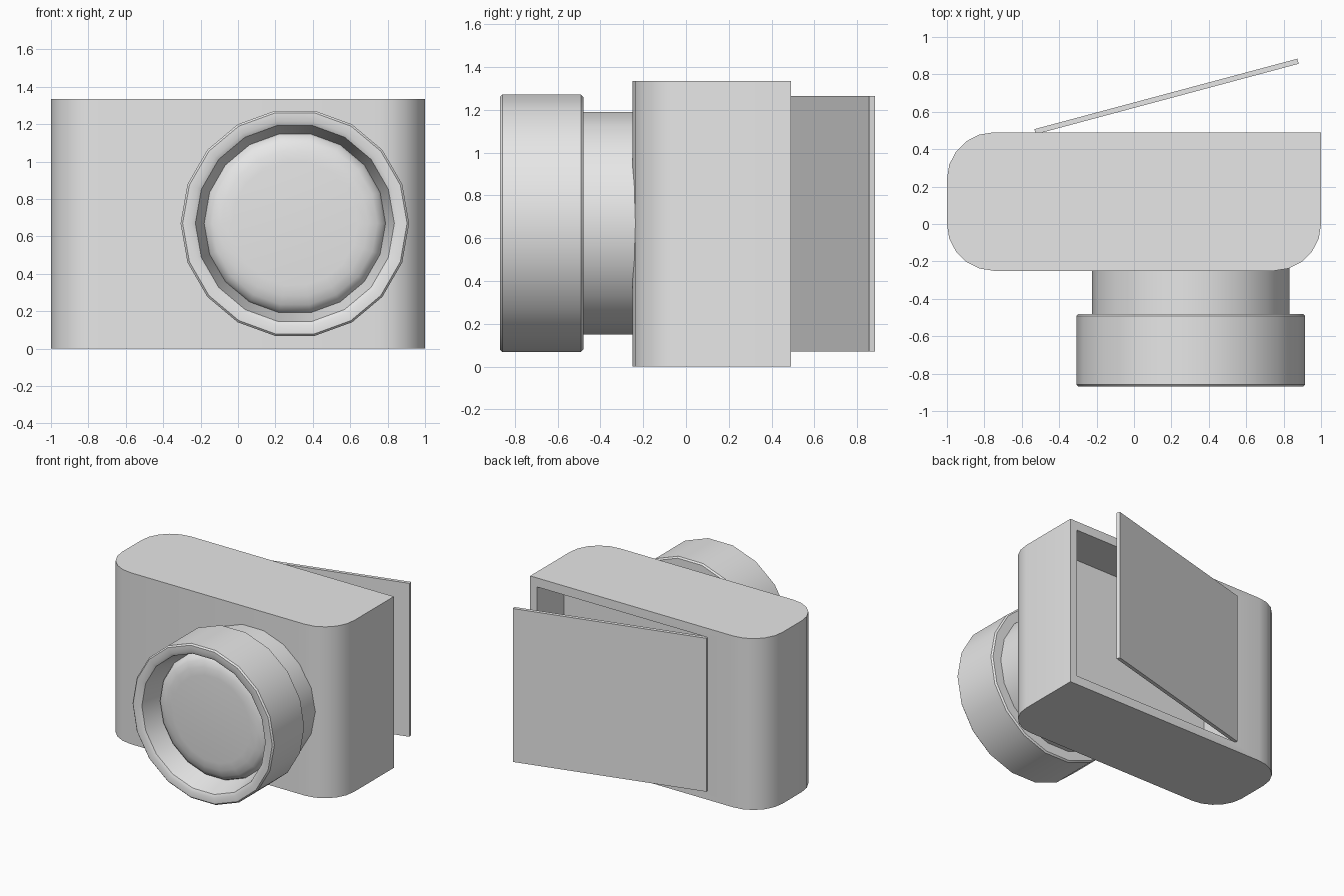
import bpy, bmesh, math
from mathutils import Matrix, Vector

old = bpy.data.objects.get("Cube")
if old:
    bpy.data.objects.remove(old, do_unlink=True)

grey = bpy.data.materials.new("light_grey")
grey.use_nodes = True
GREY = (0.8, 0.8, 0.8, 1.0)
grey.diffuse_color = GREY
grey.node_tree.nodes["Principled BSDF"].inputs["Base Color"].default_value = GREY


def finish(name, bm, smooth=False):
    """Turn a bmesh into a grey object."""
    bmesh.ops.recalc_face_normals(bm, faces=bm.faces)
    mesh = bpy.data.meshes.new(name)
    bm.to_mesh(mesh)
    bm.free()
    mesh.materials.append(grey)
    obj = bpy.data.objects.new(name, mesh)
    bpy.context.collection.objects.link(obj)
    if smooth:
        shade(obj)
    return obj


def shade(obj):
    bpy.ops.object.select_all(action="DESELECT")
    obj.select_set(True)
    bpy.context.view_layer.objects.active = obj
    bpy.ops.object.shade_smooth_by_angle(angle=math.radians(35))


def box(lo, hi):
    """Box between two opposite corners."""
    lo, hi = Vector(lo), Vector(hi)
    bm = bmesh.new()
    bmesh.ops.create_cube(bm, size=1)
    bmesh.ops.scale(bm, vec=hi - lo, verts=bm.verts)
    bmesh.ops.translate(bm, vec=(lo + hi) / 2, verts=bm.verts)
    return bm


FRONT, BACK, HEIGHT = -0.25, 0.49, 1.335
MARGIN = 0.07                      # frame around the back opening
HINGE, LATCH = -0.515, 0.94        # x limits of the back opening

# Body: three upright edges rounded, the back edge by the latch stays square
bm = box((-1, FRONT, 0), (1, BACK, HEIGHT))
upright = [e for e in bm.edges
           if abs(e.verts[0].co.z - e.verts[1].co.z) > 1
           and not (e.verts[0].co.x > 0 and e.verts[0].co.y > 0)]
bmesh.ops.bevel(bm, geom=upright, offset=0.25, segments=5, profile=0.5,
                affect="EDGES")
body = finish("camera_body", bm)

# Film chamber cut into the back
cutter = finish("chamber_cutter", box((HINGE, 0.16, MARGIN),
                                      (LATCH, BACK + 0.1, HEIGHT - MARGIN)))
cutter.hide_render = True
cutter.hide_viewport = True
cutter.display_type = "WIRE"
cut = body.modifiers.new("film_chamber", "BOOLEAN")
cut.operation = "DIFFERENCE"
cut.solver = "EXACT"
cut.object = cutter
bpy.context.view_layer.update()
bpy.context.view_layer.objects.active = body
bpy.ops.object.modifier_apply(modifier=cut.name)
bpy.data.objects.remove(cutter, do_unlink=True)
shade(body)

# Back door, swung open about its hinge
bm = box((0, 0, MARGIN), (LATCH - HINGE, 0.028, HEIGHT - MARGIN))
bmesh.ops.transform(bm, verts=bm.verts,
                    matrix=Matrix.Translation((HINGE - 0.01, 0.48, 0))
                    @ Matrix.Rotation(math.radians(15), 4, "Z"))
finish("back_door", bm)


def lathe(name, profile, sides=18, centre=(0.304, 0.67)):
    """Spin (radius, y) points around the lens axis."""
    bm = bmesh.new()
    rings = []
    for r, y in profile:
        ring = []
        for i in range(sides):
            a = math.tau * i / sides
            ring.append(bm.verts.new((centre[0] + r * math.cos(a), y,
                                      centre[1] + r * math.sin(a))))
        rings.append(ring)
    for a, b in zip(rings, rings[1:]):
        for i in range(sides):
            j = (i + 1) % sides
            bm.faces.new((a[i], a[j], b[j], b[i]))
    bm.faces.new(rings[0])
    bm.faces.new(rings[-1])
    return finish(name, bm, smooth=True)


# Lens barrel
lathe("lens_barrel", [(0.528, -0.19), (0.528, -0.5)])

# Lens ring with a tapering recess that ends at the rounded glass
glass = [(0.485 - 0.15 * (1 - math.cos(t)), -0.69 - 0.07 * math.sin(t))
         for t in (math.pi / 2 * k / 4 for k in range(5))]
lathe("lens_ring", [(0.5, -0.48), (0.6, -0.48), (0.611, -0.491),
                    (0.611, -0.859), (0.6, -0.87), (0.555, -0.87),
                    (0.532, -0.858)] + glass)
